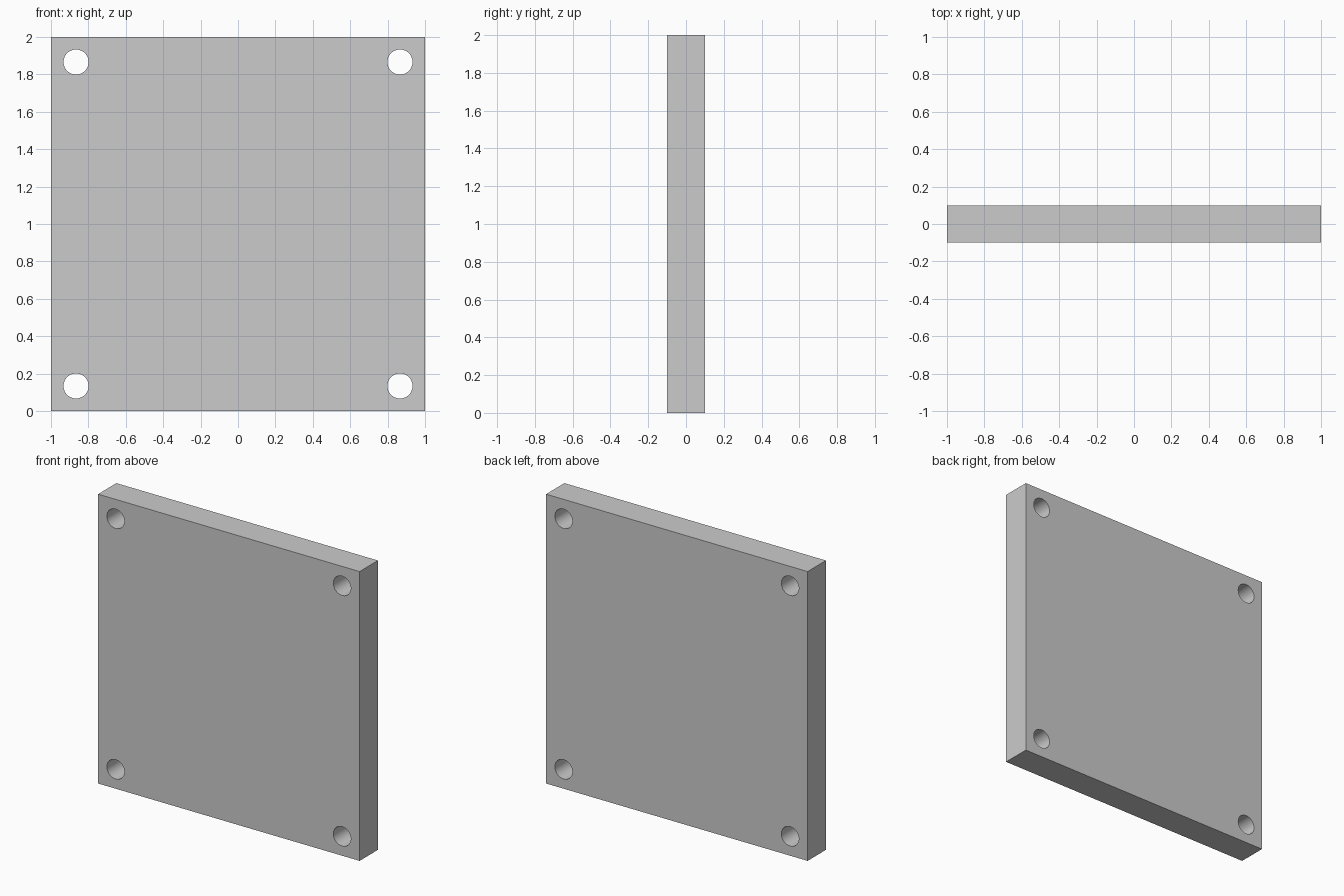
import bpy
import bmesh
from math import radians
from mathutils import Matrix

if "Cube" in bpy.data.objects:
    bpy.data.objects.remove(bpy.data.objects["Cube"])

SIZE, THICK = 2.0, 0.2
HOLE_R, HOLE_OFF = 0.067, 0.866


def mesh_object(name, bm):
    mesh = bpy.data.meshes.new(name)
    bm.to_mesh(mesh)
    bm.free()
    obj = bpy.data.objects.new(name, mesh)
    bpy.context.collection.objects.link(obj)
    return obj


# Square plate standing on the ground
bm = bmesh.new()
bmesh.ops.create_cube(bm, size=1, matrix=Matrix.Translation((0, 0, SIZE / 2))
                      @ Matrix.Diagonal((SIZE, THICK, SIZE, 1)))
plate = mesh_object("mounting_plate", bm)

# Four corner hole cutters running front to back
bm = bmesh.new()
for sx in (-1, 1):
    for sz in (-1, 1):
        place = Matrix.Translation((sx * HOLE_OFF, 0, SIZE / 2 + sz * HOLE_OFF))
        bmesh.ops.create_cone(bm, cap_ends=True, segments=48, radius1=HOLE_R,
                              radius2=HOLE_R, depth=THICK * 2,
                              matrix=place @ Matrix.Rotation(radians(90), 4, 'X'))
cutter = mesh_object("hole_cutters", bm)
cutter.hide_render = True

# Drill the holes, then discard the cutters
drill = plate.modifiers.new("corner_holes", 'BOOLEAN')
drill.operation = 'DIFFERENCE'
drill.solver = 'EXACT'
drill.object = cutter
bpy.context.view_layer.objects.active = plate
plate.select_set(True)
bpy.ops.object.modifier_apply(modifier=drill.name)
bpy.data.objects.remove(cutter)

bpy.ops.object.shade_smooth_by_angle(angle=radians(30))
